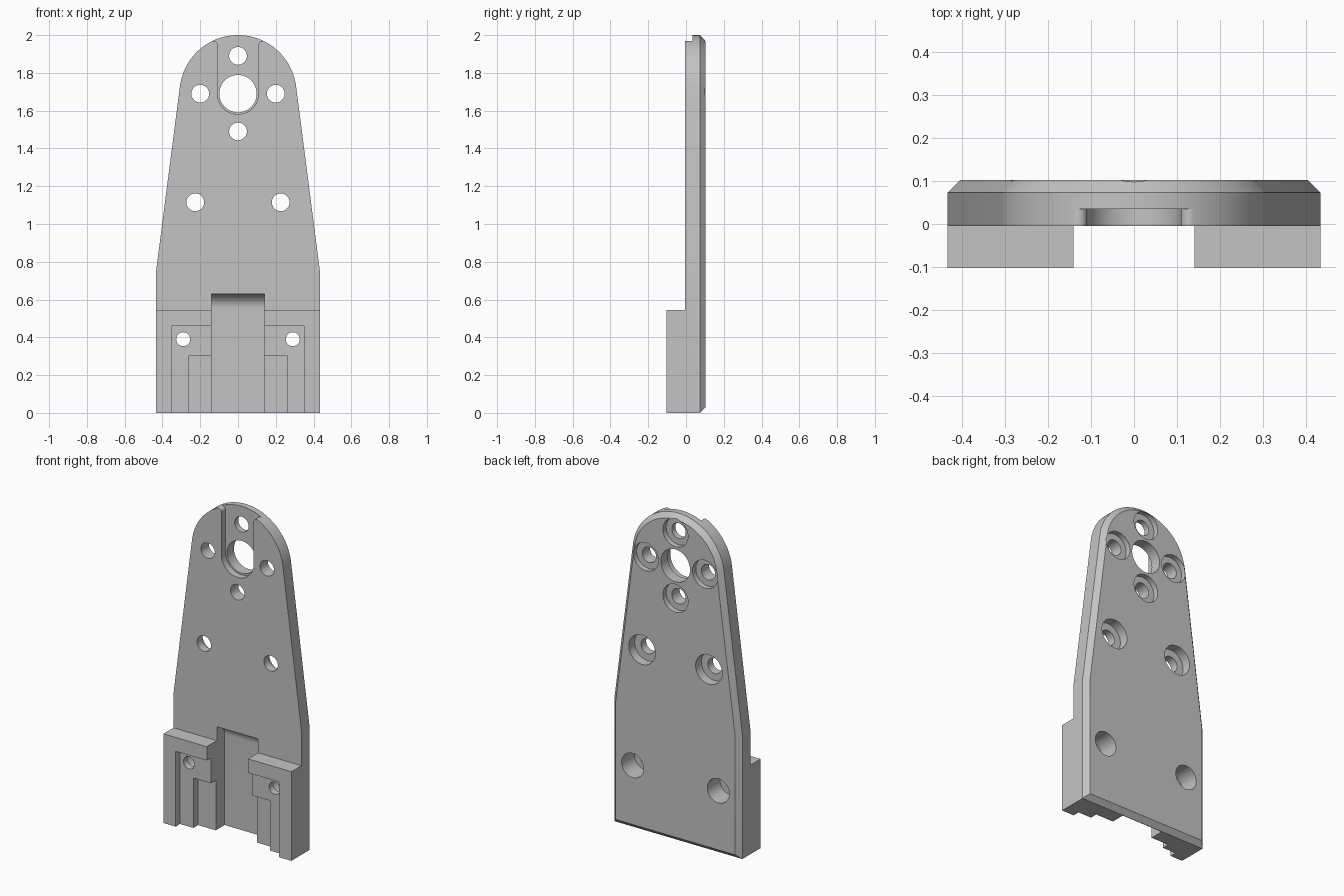
import bpy, bmesh, math
from mathutils import Vector

cube = bpy.data.objects.get("Cube")
if cube:
    bpy.data.objects.remove(cube, do_unlink=True)

grey = bpy.data.materials.new("plain_grey")
grey.use_nodes = True
colour = (0.55, 0.55, 0.55, 1)
grey.diffuse_color = colour
grey.node_tree.nodes["Principled BSDF"].inputs["Base Color"].default_value = colour

FRONT, FACE, CHAMFER_Y, BACK = -0.102, -0.005, 0.073, 0.102
HALF, RADIUS, HEAD_Z, SHOULDER_Z, CHAMFER = 0.433, 0.31, 1.69, 0.755, 0.029


def arc(cx, cz, r, a0, a1, n):
    return [(cx + r * math.cos(a0 + (a1 - a0) * i / n),
             cz + r * math.sin(a0 + (a1 - a0) * i / n)) for i in range(n + 1)]


def loft(name, rings):
    """Closed solid through equal-length rings of 3D points."""
    bm = bmesh.new()
    loops = [[bm.verts.new(p) for p in ring] for ring in rings]
    bm.faces.new(loops[0])
    bm.faces.new(loops[-1][::-1])
    for a, b in zip(loops, loops[1:]):
        for i in range(len(a)):
            j = (i + 1) % len(a)
            bm.faces.new((a[i], b[i], b[j], a[j]))
    bmesh.ops.recalc_face_normals(bm, faces=bm.faces)
    mesh = bpy.data.meshes.new(name)
    bm.to_mesh(mesh)
    bm.free()
    mesh.materials.append(grey)
    obj = bpy.data.objects.new(name, mesh)
    bpy.context.collection.objects.link(obj)
    return obj


def prism_y(name, outline, y0, y1):
    return loft(name, [[(x, y, z) for x, z in outline] for y in (y0, y1)])


def box(name, half_x, y0, y1, z0, z1):
    return prism_y(name, [(-half_x, z0), (half_x, z0), (half_x, z1), (-half_x, z1)], y0, y1)


def disc(name, x, z, r, y0, y1):
    return prism_y(name, arc(x, z, r, 0, math.tau, 48)[:-1], y0, y1)


def combine(target, tool, operation):
    mod = target.modifiers.new(tool.name, 'BOOLEAN')
    mod.operation, mod.solver, mod.object = operation, 'EXACT', tool
    bpy.context.view_layer.update()
    graph = bpy.context.evaluated_depsgraph_get()
    mesh = bpy.data.meshes.new_from_object(target.evaluated_get(graph))
    target.modifiers.clear()
    target.data = mesh
    bpy.data.objects.remove(tool, do_unlink=True)


# Tapered plate outline with a round head; inset moves every side inward
drop = HEAD_Z - SHOULDER_Z
tilt = math.acos(RADIUS / math.hypot(HALF, drop)) - math.atan2(drop, HALF)


def plate_outline(inset):
    w, r = HALF - inset, RADIUS - inset
    shoulder = HEAD_Z + (r - w * math.cos(tilt)) / math.sin(tilt)
    head = arc(0, HEAD_Z, r, tilt, math.pi - tilt, 64)
    return [(-w, inset), (w, inset), (w, shoulder)] + head + [(-w, shoulder)]


plate = loft("mounting_plate", [
    [(x, y, z) for x, z in plate_outline(inset)]
    for y, inset in ((FACE, 0), (CHAMFER_Y, 0), (BACK, CHAMFER))])

# Thick foot with two stepped pockets
combine(plate, box("foot", HALF, FRONT, FACE + 0.03, 0, 0.545), 'UNION')
combine(plate, box("shallow_pocket", 0.35, -0.3, -0.06, -0.1, 0.46), 'DIFFERENCE')
combine(plate, box("deep_pocket", 0.26, -0.3, -0.015, -0.1, 0.305), 'DIFFERENCE')

# Central channel with a rounded upper end
curve = arc(FACE, 0.555, 0.075, 0, math.pi / 2, 16)
channel = [(-0.3, -0.1), (0.07, -0.1)] + curve + [(-0.3, 0.63)]
combine(plate, loft("channel", [[(x, y, z) for y, z in channel]
                                for x in (-0.14, 0.14)]), 'DIFFERENCE')

# Cable slot in the head with a flared mouth
slot_r, flare = 0.109, 0.02
flare_x = slot_r + flare
flare_z = HEAD_Z + math.sqrt((RADIUS - flare) ** 2 - flare_x ** 2)
right = arc(flare_x, flare_z, flare, math.pi,
            math.atan2(flare_z - HEAD_Z, flare_x), 10)
right.append((right[-1][0], 2.2))
left = [(-x, z) for x, z in reversed(right)]
slot = arc(0, HEAD_Z, slot_r, math.pi, math.tau, 32) + right + left
combine(plate, prism_y("cable_slot", slot, -0.3, 0.035), 'DIFFERENCE')
combine(plate, disc("shaft_hole", 0, HEAD_Z, 0.099, -0.3, 0.3), 'DIFFERENCE')

# Screw holes: x, z, hole radius, counterbore radius, counterbore floor
screws = [(0, HEAD_Z + 0.2, 0.047, 0.085, 0.07),
          (0, HEAD_Z - 0.2, 0.047, 0.085, 0.07)]
for side in (-1, 1):
    screws += [(side * 0.2, HEAD_Z, 0.047, 0.085, 0.07),
               (side * 0.226, 1.115, 0.047, 0.09, 0.045),
               (side * 0.29, 0.39, 0.037, 0.074, -0.02)]
for x, z, hole_r, bore_r, floor in screws:
    combine(plate, disc("screw_hole", x, z, hole_r, -0.3, 0.3), 'DIFFERENCE')
    combine(plate, disc("counterbore", x, z, bore_r, floor, 0.3), 'DIFFERENCE')

# Smooth curved walls, crisp edges
bpy.ops.object.select_all(action='DESELECT')
plate.select_set(True)
bpy.context.view_layer.objects.active = plate
bpy.ops.object.shade_smooth_by_angle(angle=math.radians(25))
